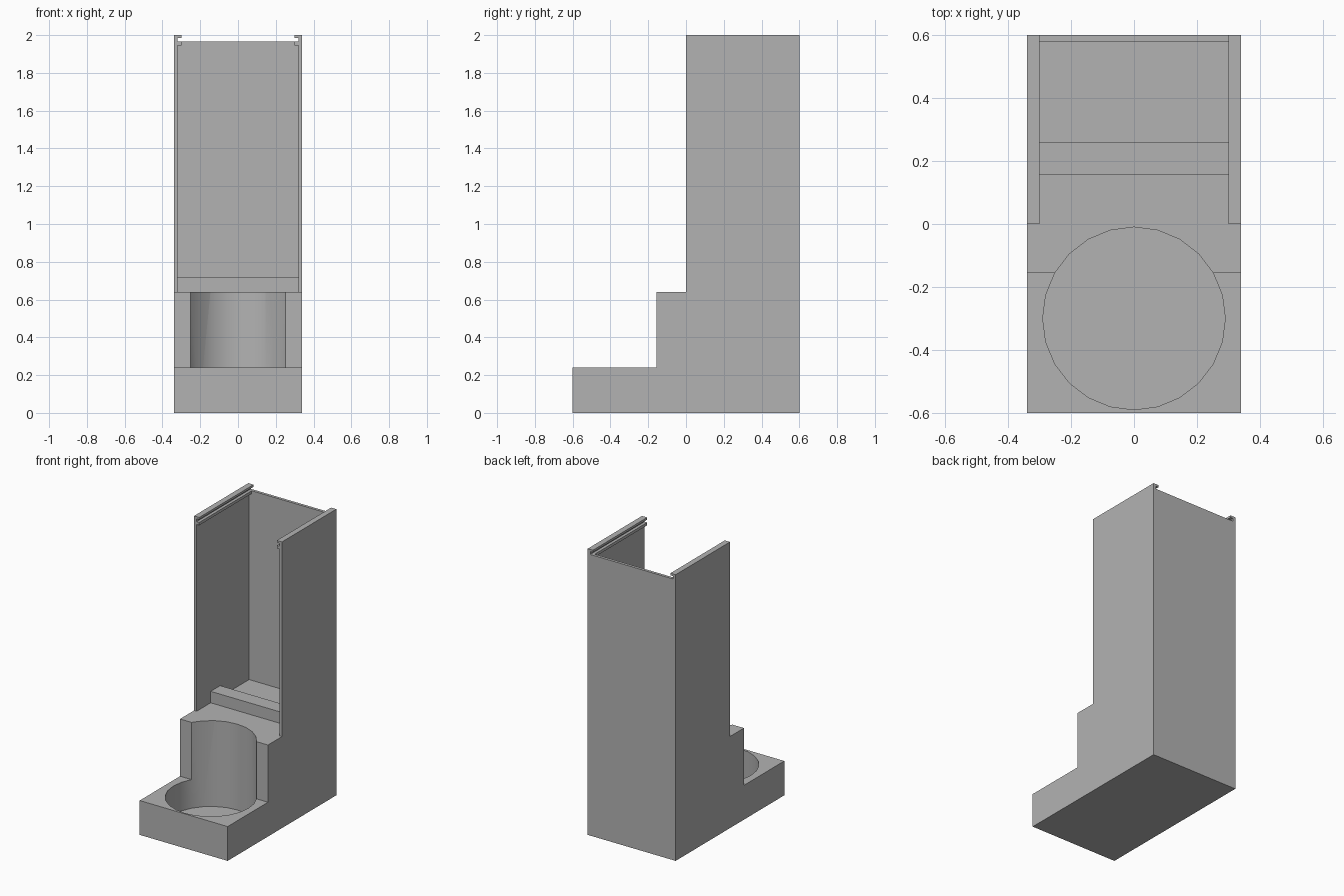
import bpy, bmesh, math
from mathutils import Vector

cube = bpy.data.objects.get("Cube")
if cube:
    bpy.data.objects.remove(cube)

grey = bpy.data.materials.new("plain grey")
grey.use_nodes = True
colour = (0.45, 0.45, 0.45, 1)
grey.diffuse_color = colour
grey.node_tree.nodes["Principled BSDF"].inputs["Base Color"].default_value = colour


def prism(name, outline, start, end):
    """Extrude an outline of 3D points by moving it from start to end."""
    bm = bmesh.new()
    face = bm.faces.new([bm.verts.new(Vector(p) + Vector(start)) for p in outline])
    moved = bmesh.ops.extrude_face_region(bm, geom=[face])["geom"]
    verts = [v for v in moved if isinstance(v, bmesh.types.BMVert)]
    bmesh.ops.translate(bm, verts=verts, vec=Vector(end) - Vector(start))
    bmesh.ops.recalc_face_normals(bm, faces=bm.faces)
    mesh = bpy.data.meshes.new(name)
    bm.to_mesh(mesh)
    bm.free()
    mesh.materials.append(grey)
    obj = bpy.data.objects.new(name, mesh)
    bpy.context.collection.objects.link(obj)
    return obj


def front_prism(name, half, y0, y1):
    """Mirror a half outline (x, z) and extrude it from y0 to y1."""
    full = half + [(-x, z) for x, z in reversed(half)]
    return prism(name, [(x, 0, z) for x, z in full], (0, y0, 0), (0, y1, 0))


def carve(target, cutter):
    mod = target.modifiers.new("cut", "BOOLEAN")
    mod.operation, mod.solver, mod.object = "DIFFERENCE", "EXACT", cutter
    bpy.context.view_layer.objects.active = target
    bpy.ops.object.modifier_apply(modifier=mod.name)
    bpy.data.objects.remove(cutter)


# Stepped body from its side profile
W, STEP, FLOOR = 0.34, -0.155, 0.64
side = [(-0.6, 0), (0.6, 0), (0.6, 2), (0, 2), (0, FLOOR),
        (STEP, FLOOR), (STEP, 0.24), (-0.6, 0.24)]
body = prism("dispenser_body", [(0, y, z) for y, z in side], (-W, 0, 0), (W, 0, 0))

# Open-fronted storage bay, narrowing at the lower rail
carve(body, front_prism("bay_cutter", [(0.32, FLOOR), (0.32, 1.945), (0.30, 1.945),
                                       (0.30, 1.975)], -0.05, 0.58))
# Slot for a sliding lid, open at front, back and top
carve(body, front_prism("lid_slot_cutter", [(0.32, 1.965), (0.32, 1.985), (0.30, 1.985),
                                            (0.30, 2.1)], -0.05, 0.7))
# Round cup well
SIDES, R = 24, 0.29
ring = [(R * math.sin(a), R * math.cos(a) - 0.3, 0)
        for a in (2 * math.pi * i / SIDES for i in range(SIDES))]
carve(body, prism("cup_cutter", ring, (0, 0, 0.04), (0, 0, 0.8)))

# Cross bar on the bay floor
front_prism("floor_ridge", [(0.32, FLOOR), (0.32, 0.72)], 0.155, 0.26)

# Smooth the well only; every other edge is square
bpy.ops.object.select_all(action="DESELECT")
body.select_set(True)
bpy.context.view_layer.objects.active = body
bpy.ops.object.shade_smooth_by_angle(angle=math.radians(30))
